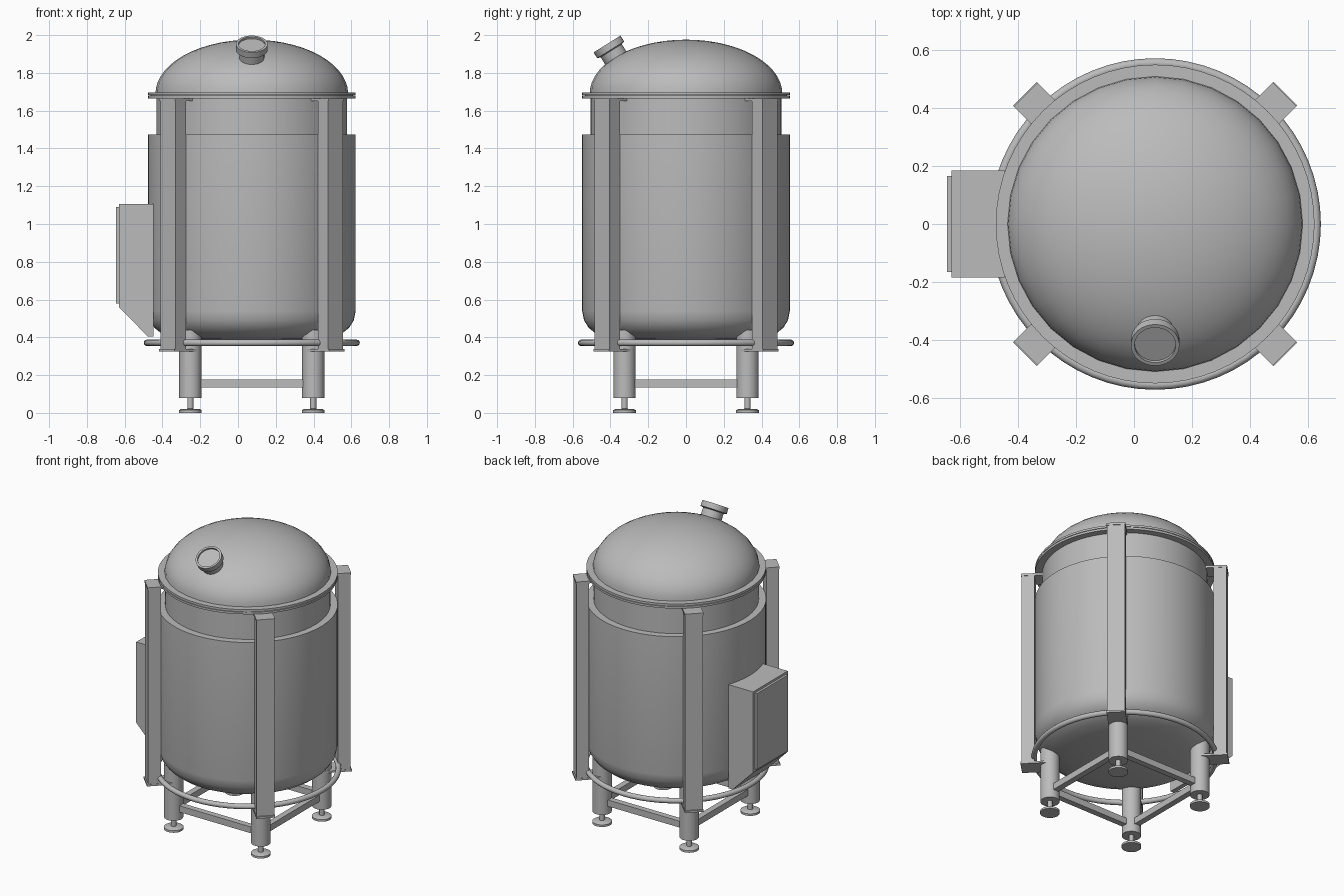
import bpy, bmesh, math
from mathutils import Matrix, Vector

if "Cube" in bpy.data.objects:
    bpy.data.objects.remove(bpy.data.objects["Cube"])

CX = 0.073
steel = bpy.data.materials.new("steel_grey")
steel.diffuse_color = (0.5, 0.5, 0.5, 1)
steel.use_nodes = True
steel.node_tree.nodes["Principled BSDF"].inputs["Base Color"].default_value = steel.diffuse_color


def finish(bm, name, matrix=None, smooth=False):
    bmesh.ops.recalc_face_normals(bm, faces=bm.faces)
    me = bpy.data.meshes.new(name)
    bm.to_mesh(me)
    bm.free()
    me.materials.append(steel)
    ob = bpy.data.objects.new(name, me)
    bpy.context.collection.objects.link(ob)
    ob.matrix_world = matrix or Matrix()
    if smooth:
        bpy.context.view_layer.objects.active = ob
        ob.select_set(True)
        bpy.ops.object.shade_smooth_by_angle(angle=math.radians(35))
        ob.select_set(False)
    return ob


def lathe(name, profile, matrix, seg=64):
    """Spin (radius, z) points about the local z axis."""
    bm = bmesh.new()
    vs = [bm.verts.new((r, 0, z)) for r, z in profile]
    es = [bm.edges.new(p) for p in zip(vs, vs[1:])]
    bmesh.ops.spin(bm, geom=vs + es, cent=(0, 0, 0), axis=(0, 0, 1),
                   angle=math.tau, steps=seg, use_duplicate=False)
    bmesh.ops.remove_doubles(bm, verts=bm.verts, dist=1e-4)
    return finish(bm, name, matrix, True)


def box(name, lo, hi, matrix=None):
    bm = bmesh.new()
    bmesh.ops.create_cube(bm, size=1)
    for v in bm.verts:
        v.co = [(a + b) / 2 + c * (b - a) for a, b, c in zip(lo, hi, v.co)]
    return finish(bm, name, matrix)


axis = Matrix.Translation((CX, 0, 0))

# Jacketed tank body with dished bottom, and the narrower neck above
lathe("tank_jacket", [(0, .355), (.2, .365), (.34, .38), (.42, .395), (.475, .418),
                      (.515, .45), (.54, .49), (.55, .54), (.55, 1.475), (.49, 1.475)], axis)
lathe("tank_neck", [(.505, 1.46), (.505, 1.67)], axis)

# Pair of clamped flange rings
for i, z in enumerate((1.665, 1.682)):
    lathe("flange_%d" % i, [(.48, z), (.55, z), (.55, z + .014), (.48, z + .014), (.48, z)], axis)
lathe("flange_gasket", [(.535, 1.676), (.535, 1.686)], axis)

# Domed lid
dome = [(.51 * math.cos(t * math.pi / 28), 1.69 + .286 * math.sin(t * math.pi / 28))
        for t in range(14)] + [(0, 1.976)]
lathe("domed_lid", dome, axis, 32)

# Tilted inspection port
port = Matrix.Translation((CX, -.418, 1.953)) @ Matrix.Rotation(math.radians(32), 4, 'X')
lathe("port", [(.066, -.16), (.066, -.042), (.084, -.036), (.084, 0), (.071, 0),
               (.071, -.012), (0, -.012)], port, 32)

# Pipe ring round the base
circle = [(.555 + .017 * math.cos(a * math.tau / 12), .371 + .017 * math.sin(a * math.tau / 12))
          for a in range(13)]
lathe("pipe_ring", circle, axis)

# Four corners: post, end plates, leg and levelling foot
for k in range(4):
    m = axis @ Matrix.Rotation(math.radians(45 + 90 * k), 4, 'Z')
    box("post_%d" % k, (.55, -.056, .335), (.628, .056, 1.655), m)
    box("post_top_plate_%d" % k, (.465, -.058, 1.65), (.632, .058, 1.665), m)
    box("post_bottom_plate_%d" % k, (.45, -.058, .325), (.636, .058, .338), m)
    leg = m @ Matrix.Translation((.46, 0, 0))
    lathe("leg_%d" % k, [(0, .08), (.059, .08), (.059, .44), (0, .44)], leg, 32)
    lathe("foot_%d" % k, [(0, 0), (.06, 0), (.06, .014), (.05, .02), (.016, .022),
                          (.016, .085)], leg, 32)
    # Brace to the next leg
    side = axis @ Matrix.Rotation(math.radians(90 * k), 4, 'Z')
    box("brace_%d" % k, (.305, -.3, .134), (.345, .3, .177), side)

# Control cabinet with sloped underside and raised door
bm = bmesh.new()
outline = [(-.63, 1.105), (-.447, 1.105), (-.447, .405), (-.478, .405), (-.63, .56)]
face = bm.faces.new([bm.verts.new((x, -.185, z)) for x, z in outline])
ext = bmesh.ops.extrude_face_region(bm, geom=[face])
bmesh.ops.translate(bm, vec=(0, .37, 0),
                    verts=[v for v in ext["geom"] if isinstance(v, bmesh.types.BMVert)])
finish(bm, "control_cabinet")
box("cabinet_door", (-.646, -.165, .578), (-.628, .165, 1.09))
